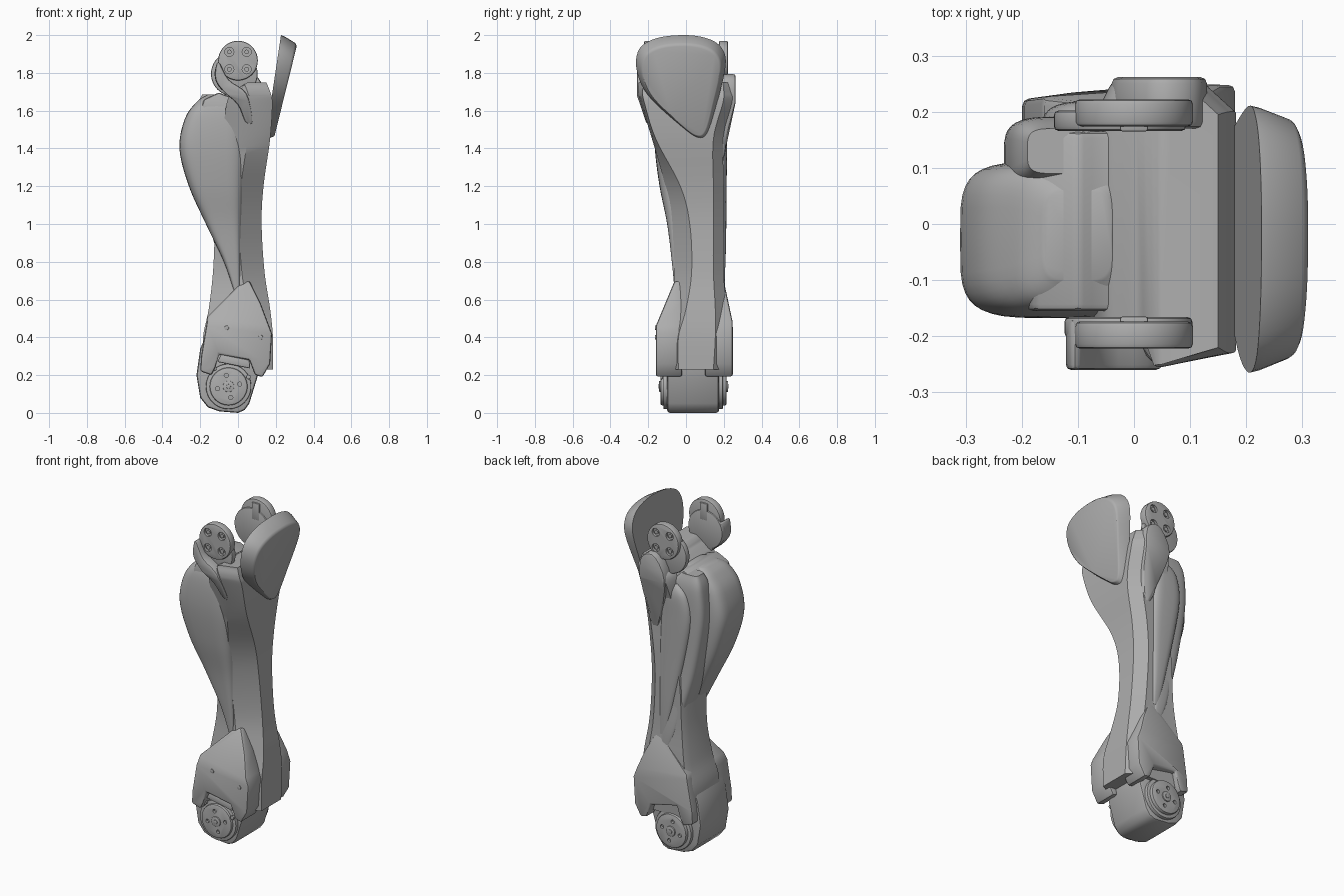
import bpy, bmesh, math
from mathutils import Matrix

cube = bpy.data.objects.get("Cube")
if cube:
    bpy.data.objects.remove(cube, do_unlink=True)

grey = bpy.data.materials.new("plain_grey")
grey.use_nodes = True
grey.diffuse_color = (0.42, 0.42, 0.42, 1)
for node in grey.node_tree.nodes:
    if node.type == "BSDF_PRINCIPLED":
        node.inputs["Base Color"].default_value = grey.diffuse_color


def finish(name, bm, bevel=0, cutter=None):
    """Turn a bmesh into a shaded object, with optional cut holes and bevel."""
    bmesh.ops.recalc_face_normals(bm, faces=bm.faces[:])
    mesh = bpy.data.meshes.new(name)
    bm.to_mesh(mesh)
    bm.free()
    obj = bpy.data.objects.new(name, mesh)
    bpy.context.scene.collection.objects.link(obj)
    mesh.materials.append(grey)
    bpy.ops.object.select_all(action="DESELECT")
    bpy.context.view_layer.objects.active = obj
    obj.select_set(True)
    if bevel:
        mod = obj.modifiers.new("soft_edges", "BEVEL")
        mod.width, mod.segments = bevel, 2
        mod.limit_method, mod.angle_limit = "ANGLE", math.radians(40)
        bpy.ops.object.modifier_apply(modifier=mod.name)
    if cutter:
        mod = obj.modifiers.new("holes", "BOOLEAN")
        mod.operation, mod.object = "DIFFERENCE", cutter
        bpy.ops.object.modifier_apply(modifier=mod.name)
        bpy.data.objects.remove(cutter, do_unlink=True)
    bpy.ops.object.shade_smooth_by_angle(angle=math.radians(35))
    return obj


def spline(points, steps, closed=False):
    """Smooth curve through points of any dimension."""
    count = len(points)
    pick = (lambda i: points[i % count]) if closed else (lambda i: points[max(0, min(count - 1, i))])
    result = []
    for i in range(count if closed else count - 1):
        a, b, c, d = (pick(i + k) for k in (-1, 0, 1, 2))
        for s in range(steps):
            t = s / steps
            result.append([q + t / 2 * (r - p + t * (2 * p - 5 * q + 4 * r - w + t * (3 * (q - r) + w - p)))
                           for p, q, r, w in zip(a, b, c, d)])
    if not closed:
        result.append(list(points[-1]))
    return result


def skin(bm, rings):
    """Join rings of points with quads and close both ends."""
    loops = [[bm.verts.new(p) for p in ring] for ring in rings]
    for low, high in zip(loops, loops[1:]):
        for i in range(len(low)):
            j = (i + 1) % len(low)
            bm.faces.new((low[i], low[j], high[j], high[i]))
    bm.faces.new(loops[0][::-1])
    bm.faces.new(loops[-1])


def muscle(name, rows, power, count=40):
    """Rounded loft; each row is height, x range, y range."""
    rings = []
    for z, xa, xb, ya, yb in spline(rows, 6):
        ring = []
        for i in range(count):
            c, s = math.cos(math.tau * i / count), math.sin(math.tau * i / count)
            u = math.copysign(abs(c) ** (2 / power), c)
            v = math.copysign(abs(s) ** (2 / power), s)
            ring.append(((xa + xb + u * (xb - xa)) / 2, (ya + yb + v * (yb - ya)) / 2, z))
        rings.append(ring)
    bm = bmesh.new()
    skin(bm, rings)
    return finish(name, bm)


def prism(name, outline, ya, yb, bevel=0.012, bend=None, slant=0, smooth=0):
    """Outline in x and z pushed along y; bend leans the outer face inward past a height."""
    if smooth:
        outline = spline(outline, smooth, closed=True)
    bm = bmesh.new()
    skin(bm, [[(x, y, z) for x, z in outline] for y in (ya, yb)])
    if bend:
        start, stop, target = bend
        bmesh.ops.bisect_plane(bm, geom=bm.verts[:] + bm.edges[:] + bm.faces[:],
                               plane_co=(0, 0, start), plane_no=(0, 0, 1))
        for v in bm.verts:
            if abs(v.co.y - ya) < 1e-4:
                lean = max(0, min(1, (v.co.z - start) / (stop - start)))
                v.co.y += (target - ya) * lean + slant * min(0, v.co.x) * (1 - lean)
    return finish(name, bm, bevel)


def add_disc(bm, x, y, z, radius, depth, sides=40):
    matrix = Matrix.Translation((x, y, z)) @ Matrix.Rotation(math.pi / 2, 4, "X")
    bmesh.ops.create_cone(bm, cap_ends=True, segments=sides, radius1=radius,
                          radius2=radius, depth=depth, matrix=matrix)


def disc(name, x, y, z, radius, depth, bevel=0.008, cutter=None):
    bm = bmesh.new()
    add_disc(bm, x, y, z, radius, depth)
    return finish(name, bm, bevel, cutter)


def bolt_circle(name, x, y, z, spread, radius, depth, turn=math.pi / 4):
    """Four short cylinders around a centre, used as bolts or as a hole cutter."""
    bm = bmesh.new()
    for k in range(4):
        a = turn + k * math.pi / 2
        add_disc(bm, x + spread * math.cos(a), y, z + spread * math.sin(a), radius, depth, 16)
    return finish(name, bm)


# Shin: faceted loft; rows are height, back x, front x, front edge y, side y range
shin_rows = [(0.23, -0.18, 0.185, -0.04, -0.1, 0.2), (0.4, -0.185, 0.185, -0.04, -0.1, 0.21),
             (0.55, -0.155, 0.17, 0, -0.08, 0.21), (0.75, -0.132, 0.14, 0.03, -0.06, 0.2),
             (1, -0.12, 0.125, 0.02, -0.08, 0.2), (1.2, -0.1, 0.135, -0.03, -0.11, 0.2),
             (1.45, -0.08, 0.17, -0.16, -0.18, 0.2), (1.64, -0.06, 0.182, -0.22, -0.24, 0.25),
             (1.7, -0.02, 0.17, -0.23, -0.255, 0.255), (1.75, 0.05, 0.15, -0.22, -0.25, 0.25)]
rings = []
for z, xa, xb, edge, ya, yb in spline(shin_rows, 6):
    mid = max(xa, xb - 0.12)
    rings.append([(xb, edge, z), (xb, yb - 0.055, z), (xb - 0.06, yb, z), (xa + 0.02, yb, z),
                  (xa, yb - 0.04, z), (xa, ya + 0.05, z), (mid, ya, z)])
bm = bmesh.new()
skin(bm, rings)
finish("shin", bm)

# Calf lobes
muscle("main_calf", [(0.64, -0.02, 0.01, -0.06, 0.02), (0.8, -0.075, 0.015, -0.075, 0.06),
                     (1, -0.17, 0.02, -0.1, 0.08), (1.2, -0.26, 0.03, -0.14, 0.1),
                     (1.4, -0.31, 0.04, -0.165, 0.11), (1.56, -0.28, 0.03, -0.165, 0.11),
                     (1.65, -0.215, 0, -0.145, 0.1), (1.685, -0.16, -0.04, -0.1, 0.06)], 4.2)
muscle("middle_calf", [(0.58, -0.01, 0.04, 0.12, 0.205), (0.72, -0.07, 0.03, 0.08, 0.207),
                       (0.88, -0.12, 0.02, 0.04, 0.2),
                       (1.1, -0.18, 0.02, 0.03, 0.19), (1.4, -0.23, 0.01, 0.04, 0.19),
                       (1.6, -0.22, -0.02, 0.06, 0.19), (1.685, -0.19, -0.08, 0.09, 0.17)], 4)
muscle("rear_calf", [(0.7, -0.01, 0.04, 0.12, 0.205), (0.9, -0.06, 0.04, 0.1, 0.212),
                     (1.2, -0.13, 0.04, 0.1, 0.215), (1.42, -0.165, 0.03, 0.1, 0.218),
                     (1.56, -0.14, 0.02, 0.1, 0.218), (1.62, -0.08, 0, 0.12, 0.2)], 3.4)

# Knee cradle: hollow arc below the joint axis
arc = [math.radians(a) for a in range(240, 322, 8)]
prism("knee_cradle", [(0.2 * math.cos(a), 1.87 + 0.2 * math.sin(a)) for a in arc]
      + [(0.17, 1.66), (0.15, 1.5), (-0.14, 1.5), (-0.2, 1.6), (-0.18, 1.66)], -0.155, 0.165)

# Knee joints, one on each side
for label, side, ear_x, ear_radius in (("front", -1, -0.01, 0.114), ("rear", 1, -0.025, 0.118)):
    y = side * 0.198
    cutter = bolt_circle("hole_cutter", 0, y + side * 0.025, 1.865, 0.065, 0.024, 0.03)
    cutter.hide_render = True
    disc(label + "_knee_disc", 0, y, 1.865, 0.105, 0.048, cutter=cutter)
    disc(label + "_knee_ear", ear_x, side * 0.184, 1.795, ear_radius, 0.036)
    prism(label + "_knee_key", [(-0.025, 1.85), (0.025, 1.85), (0.025, 1.95), (-0.025, 1.95)],
          y - side * 0.033, y, 0.004)
    bolt_circle(label + "_knee_bolts", 0, y + side * 0.01, 1.865, 0.065, 0.012, 0.02)

# Curved tongue that clasps the front joint, and the rear arm running down the shin
prism("front_tongue", [(-0.105, 1.86), (-0.05, 1.765), (0.045, 1.69), (0.078, 1.54),
                       (0.04, 1.54), (0, 1.63), (-0.075, 1.7), (-0.12, 1.77)],
      -0.26, -0.17, bend=(1.68, 1.53, -0.205), smooth=4)
prism("rear_arm", [(0.02, 1.78), (0.09, 1.785), (0.13, 1.71), (0.115, 1.45), (0.07, 1.3),
                   (0.01, 1.45), (-0.04, 1.65)], 0.262, 0.17, bend=(1.64, 1.38, 0.195), smooth=3)

# Knee guard: rounded shield, thicker toward the top
shield = spline([(0.07, 1.45), (-0.02, 1.51), (-0.2, 1.68), (-0.262, 1.82), (-0.245, 1.93),
                 (-0.15, 1.985), (0, 2), (0.12, 1.98), (0.19, 1.93), (0.21, 1.84),
                 (0.165, 1.64), (0.12, 1.48)], 5, closed=True)
rings = []
for scale, lift in ((1, 0), (0.985, 0.2), (0.9, 0.88), (0.88, 0.96), (0.85, 1)):
    ring = []
    for y, z in shield:
        depth = 0.05 + 0.06 * (z - 1.45)
        x = 0.145 + 0.15 * (z - 1.45) + depth * lift
        ring.append((x, -0.02 + (y + 0.02) * scale, 1.6 + (z - 1.6) * scale))
    rings.append(ring)
bm = bmesh.new()
skin(bm, rings)
finish("knee_guard", bm)

# Ankle housing and side covers
prism("ankle_housing", [(0.06, 0.05), (0.1, 0.18), (0.13, 0.3), (0.1, 0.45), (-0.14, 0.48), (-0.2, 0.34),
                        (-0.22, 0.2), (-0.2, 0.08), (-0.16, 0.03), (-0.1, 0.008), (0, 0), (0.035, 0.015)],
      -0.1, 0.175, 0.015)
cover = [(0.06, 0.7), (0, 0.67), (-0.16, 0.51), (-0.195, 0.3), (-0.2, 0.22), (-0.14, 0.2), (-0.12, 0.24),
         (-0.1, 0.31), (0.06, 0.28), (0.09, 0.2), (0.13, 0.19), (0.17, 0.26), (0.18, 0.42), (0.12, 0.58)]
prism("front_ankle_cover", cover, -0.16, -0.02, bend=(0.46, 0.7, -0.06))
prism("rear_ankle_cover", cover, 0.248, 0.1, bend=(0.48, 0.7, 0.2), slant=0.13)
prism("front_ankle_bracket", [(-0.11, 0.27), (-0.09, 0.31), (0.06, 0.28), (0.065, 0.235)], -0.145, -0.08, 0.006)

# Ankle motors with hubs, and cover screws
for label, inner, outer, side in (("front", -0.09, -0.135, -1), ("rear", 0.165, 0.215, 1)):
    x, z = -0.05, 0.14
    cutter = bolt_circle("hole_cutter", x, outer, z, 0.06, 0.011, 0.03, 0.2)
    cutter.hide_render = True
    disc(label + "_motor_rim", x, inner + side * 0.01, z, 0.12, 0.04, 0.005)
    disc(label + "_motor_disc", x, (inner + outer) / 2, z, 0.1, abs(outer - inner), cutter=cutter)
    disc(label + "_motor_hub", x, outer, z, 0.03, 0.014, 0.003)
    disc(label + "_motor_pin", x, outer, z, 0.012, 0.022, 0.002)
for k, (x, z) in enumerate(((-0.06, 0.45), (0.12, 0.4), (-0.125, 0.235), (0.055, 0.19))):
    disc("cover_screw_%d" % k, x, -0.158 if k < 2 else -0.13, z, 0.012, 0.012, 0.002)
